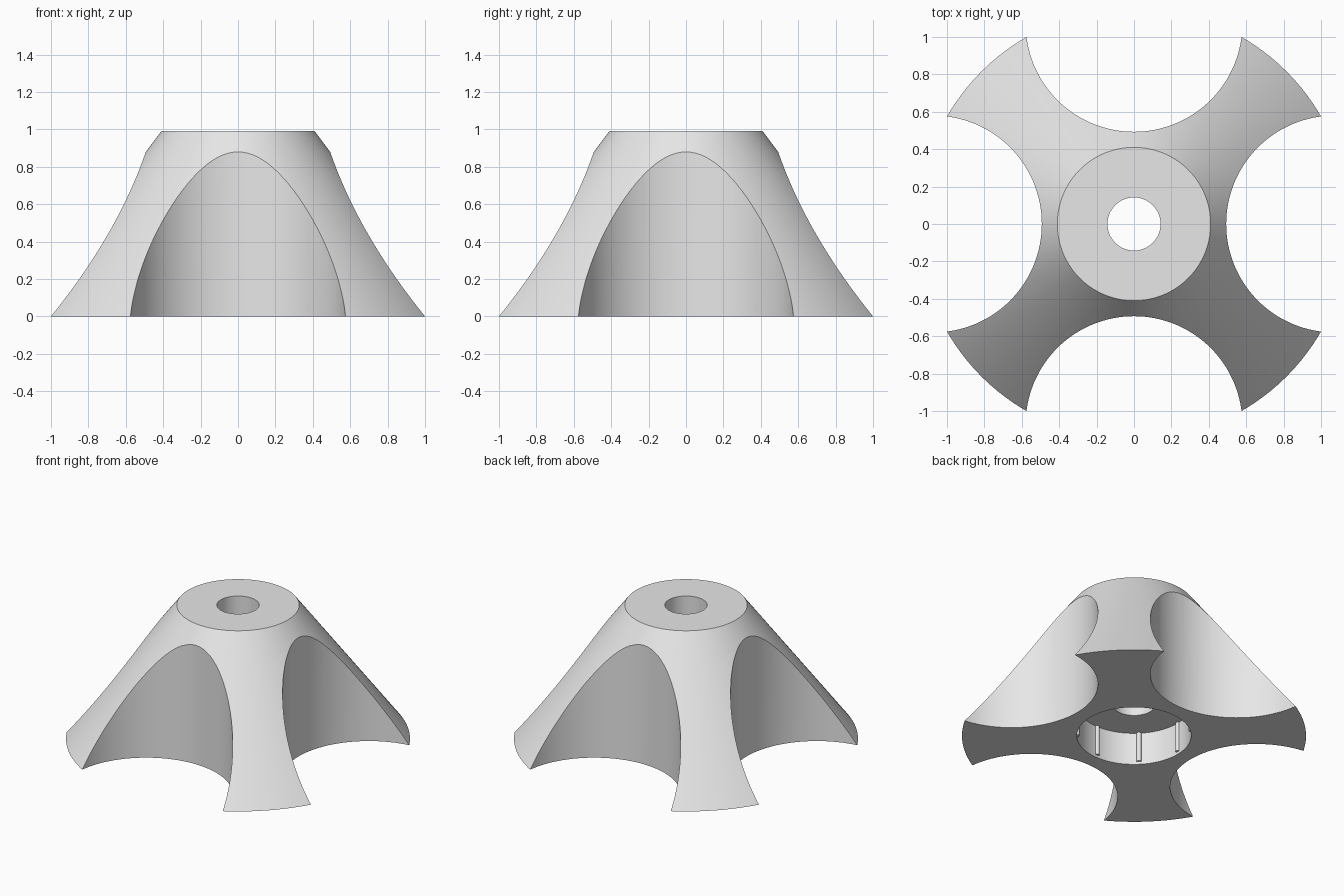
import bpy
from math import hypot, cos, sin, pi, radians

cube = bpy.data.objects.get("Cube")
if cube:
    bpy.data.objects.remove(cube, do_unlink=True)

HEIGHT = 0.99
TOP_RADIUS = 0.41
FOOT = 0.575        # half width of each arch opening at the outer edge
WAIST = 0.493       # distance from the axis to the nearest arch wall
BORE_RADIUS = 0.383
BORE_DEPTH = 0.24
HOLE_RADIUS = 0.142

grey = bpy.data.materials.new("light_grey")
grey.use_nodes = True
colour = (0.8, 0.8, 0.8, 1)
grey.diffuse_color = colour
grey.node_tree.nodes["Principled BSDF"].inputs["Base Color"].default_value = colour


def cone(name, r_low, r_high, z_low, z_high, x=0, y=0, sides=128):
    bpy.ops.mesh.primitive_cone_add(
        vertices=sides, radius1=r_low, radius2=r_high, depth=z_high - z_low,
        location=(x, y, (z_low + z_high) / 2))
    ob = bpy.context.object
    ob.name = name
    ob.data.materials.append(grey)
    return ob


def cut(target, cutter):
    mod = target.modifiers.new("cut", 'BOOLEAN')
    mod.operation = 'DIFFERENCE'
    mod.solver = 'EXACT'
    mod.object = cutter
    bpy.ops.object.select_all(action='DESELECT')
    bpy.context.view_layer.objects.active = target
    target.select_set(True)
    bpy.ops.object.modifier_apply(modifier=mod.name)
    bpy.data.objects.remove(cutter, do_unlink=True)


def smooth(ob):
    bpy.ops.object.select_all(action='DESELECT')
    bpy.context.view_layer.objects.active = ob
    ob.select_set(True)
    bpy.ops.object.shade_smooth_by_angle(angle=radians(25))


# Tapered body
body = cone("tapered_body", hypot(1, FOOT), TOP_RADIUS, 0, HEIGHT)

# Four arches, leaving four feet on the diagonals
gap = 1 - WAIST
arch_radius = (FOOT ** 2 + gap ** 2) / (2 * gap)
arch_centre = WAIST + arch_radius
for i in range(4):
    a = i * pi / 2
    cut(body, cone("arch_cutter", arch_radius, arch_radius, -0.2, 1.2,
                   arch_centre * cos(a), arch_centre * sin(a)))

# Bearing seat underneath and the through hole
cut(body, cone("seat_cutter", BORE_RADIUS, BORE_RADIUS, -0.2, BORE_DEPTH))
cut(body, cone("hole_cutter", HOLE_RADIUS, HOLE_RADIUS, -0.3, 1.3, sides=64))
smooth(body)

# Slim grip ribs around the bearing seat
for i in range(8):
    a = i * pi / 4
    rib = cone("grip_rib", 0.016, 0.016, 0.02, BORE_DEPTH + 0.01,
               BORE_RADIUS * cos(a), BORE_RADIUS * sin(a), sides=16)
    smooth(rib)
